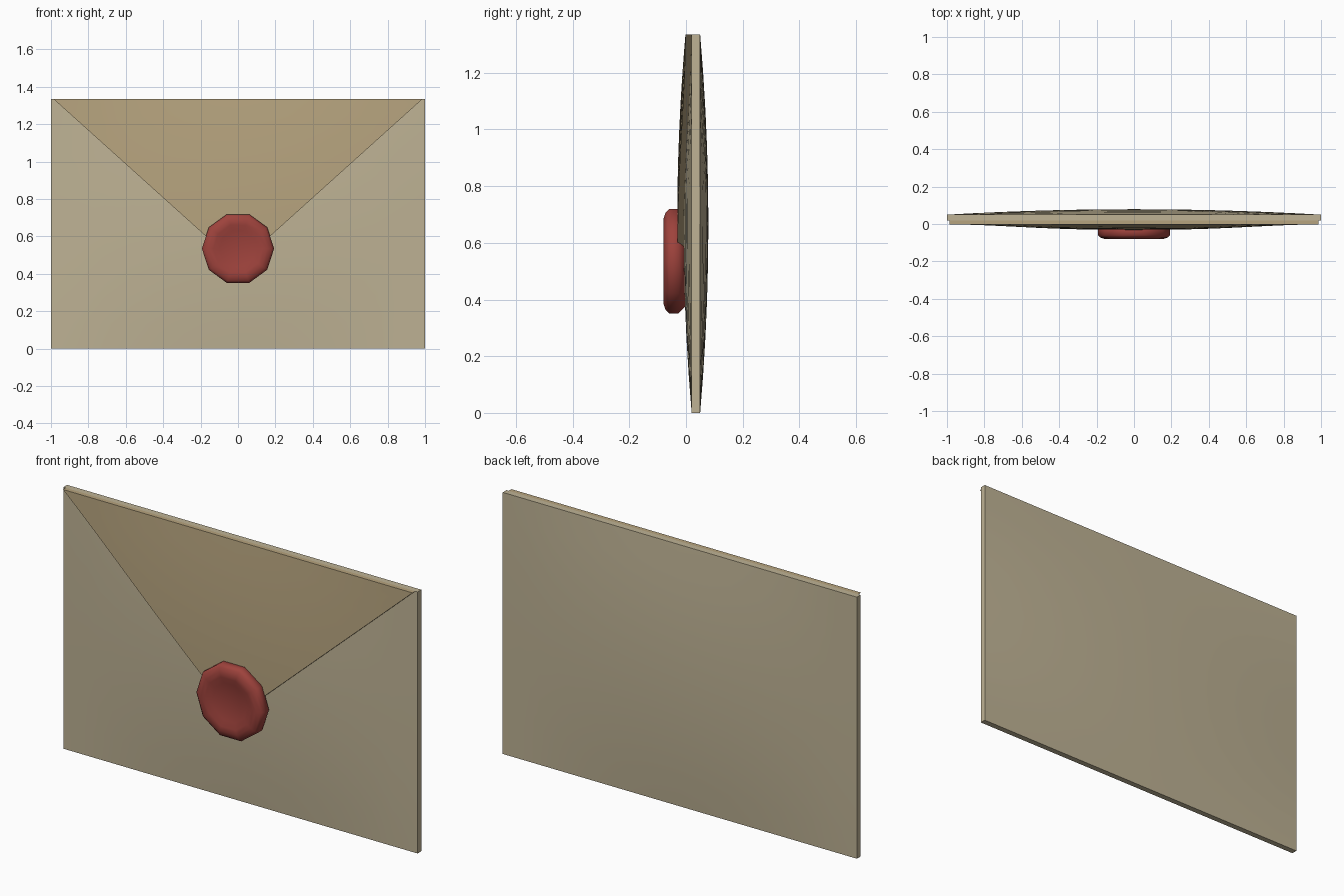
import bpy, bmesh, math

if "Cube" in bpy.data.objects:
    bpy.data.objects.remove(bpy.data.objects["Cube"])

W, H = 1.0, 1.335          # half width, height
BULGE = 0.029


def bulge(x, z):
    v = 2 * z / H - 1
    return BULGE * max(0, 1 - x * x) * max(0, 1 - v * v)


def finish(name, bm, color, angle=40):
    bmesh.ops.remove_doubles(bm, verts=bm.verts, dist=1e-5)
    bmesh.ops.recalc_face_normals(bm, faces=bm.faces)
    me = bpy.data.meshes.new(name)
    bm.to_mesh(me)
    bm.free()
    ob = bpy.data.objects.new(name, me)
    bpy.context.collection.objects.link(ob)
    mat = bpy.data.materials.new(name + "_color")
    mat.diffuse_color = (*color, 1)
    mat.use_nodes = True
    mat.node_tree.nodes["Principled BSDF"].inputs["Base Color"].default_value = mat.diffuse_color
    me.materials.append(mat)
    bpy.ops.object.select_all(action='DESELECT')
    bpy.context.view_layer.objects.active = ob
    ob.select_set(True)
    bpy.ops.object.shade_smooth_by_angle(angle=math.radians(angle))
    return ob


def padded_sheet(name, rows, nx, front, back, color):
    """Closed sheet from (z, half width) rows between two depth functions."""
    bm = bmesh.new()
    sides = []
    for depth in (front, back):
        sides.append([[bm.verts.new((w * (2 * i / nx - 1),
                                     depth(w * (2 * i / nx - 1), z), z))
                       for i in range(nx + 1)] for z, w in rows])
    for g in sides:
        for r0, r1 in zip(g, g[1:]):
            for i in range(nx):
                bm.faces.new((r0[i], r0[i + 1], r1[i + 1], r1[i]))

    # rim joining the two sides
    def rim(g):
        return (g[0] + [r[-1] for r in g[1:]] + g[-1][-2::-1]
                + [r[0] for r in g[-2:0:-1]])
    a, b = rim(sides[0]), rim(sides[1])
    for i in range(len(a)):
        j = (i + 1) % len(a)
        bm.faces.new((a[i], a[j], b[j], b[i]))
    return finish(name, bm, color)


# Envelope body, puffed on both sides
NZ = 10
padded_sheet("envelope_body", [(H * k / NZ, W) for k in range(NZ + 1)], 14,
             lambda x, z: 0.02 - bulge(x, z),
             lambda x, z: 0.05 + bulge(x, z), (0.52, 0.45, 0.30))

# Triangular flap following the front bulge
TIP = 0.46
flap_rows = []
for k in range(NZ + 1):
    z = TIP + (H - TIP) * k / NZ
    flap_rows.append((z, 0.987 - (H - z) / 0.9))
padded_sheet("envelope_flap", flap_rows, 14,
             lambda x, z: -bulge(x, z) - 0.002,
             lambda x, z: 0.02 - bulge(x, z), (0.47, 0.37, 0.21))

# Ten-sided wax seal with a shallow pressed centre
profile = [(0, -0.004), (0.17, -0.004), (0.193, -0.026), (0.193, -0.06),
           (0.18, -0.072), (0.157, -0.08), (0.132, -0.079),
           (0.1, -0.069), (0, -0.066)]
N = 10
bm = bmesh.new()
rings = []
for r, y in profile:
    if r == 0:
        rings.append([bm.verts.new((0, y, 0.535))] * N)
    else:
        rings.append([bm.verts.new((r * math.cos(math.tau * i / N), y,
                                    0.535 + r * math.sin(math.tau * i / N)))
                      for i in range(N)])
for a, b in zip(rings, rings[1:]):
    for i in range(N):
        j = (i + 1) % N
        bm.faces.new(list(dict.fromkeys((a[i], a[j], b[j], b[i]))))
finish("wax_seal", bm, (0.34, 0.055, 0.045), 60)
